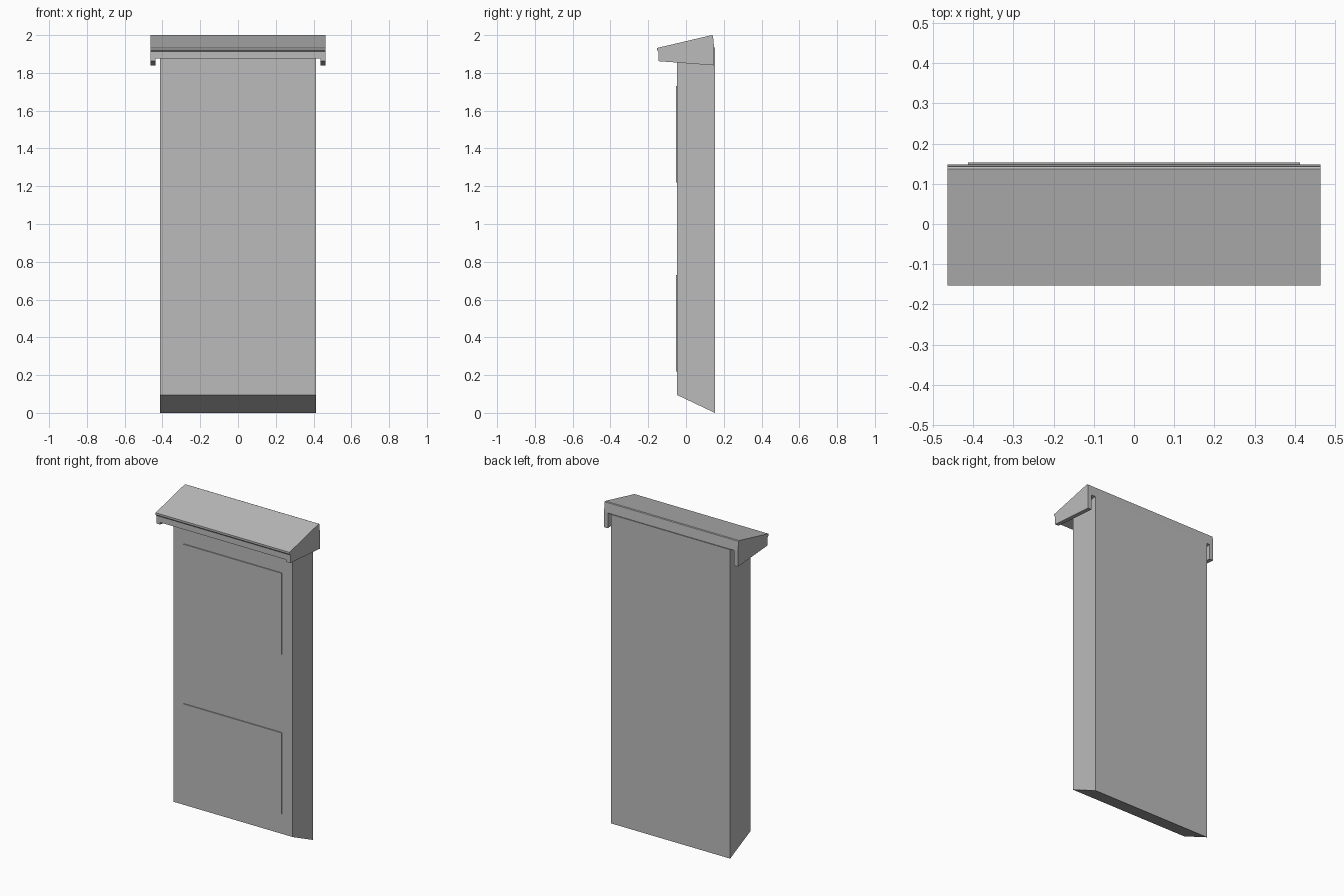
import bpy
import bmesh

cube = bpy.data.objects.get("Cube")
if cube:
    bpy.data.objects.remove(cube, do_unlink=True)

grey = bpy.data.materials.new("plain_grey")
grey.use_nodes = True
colour = (0.5, 0.5, 0.5, 1)
grey.diffuse_color = colour
grey.node_tree.nodes["Principled BSDF"].inputs["Base Color"].default_value = colour


def extrude_profile(name, profile, x0, x1):
    """Sweep a closed (y, z) outline along x."""
    bm = bmesh.new()
    face = bm.faces.new([bm.verts.new((x0, y, z)) for y, z in profile])
    swept = bmesh.ops.extrude_face_region(bm, geom=[face])["geom"]
    verts = [v for v in swept if isinstance(v, bmesh.types.BMVert)]
    bmesh.ops.translate(bm, verts=verts, vec=(x1 - x0, 0, 0))
    bmesh.ops.recalc_face_normals(bm, faces=bm.faces)
    mesh = bpy.data.meshes.new(name)
    bm.to_mesh(mesh)
    bm.free()
    mesh.materials.append(grey)
    obj = bpy.data.objects.new(name, mesh)
    bpy.context.scene.collection.objects.link(obj)
    return obj


# Upright slab with slanted foot, its top tucked under the cap
HALF = 0.413
FRONT, BACK = -0.048, 0.153
extrude_profile("body", [(FRONT, 0.095), (BACK, 0), (BACK, 1.935), (FRONT, 1.89)],
                -HALF, HALF)

# Shallow raised panels on the front
for name, z in (("lower_panel", 0.22), ("upper_panel", 1.22)):
    extrude_profile(name, [(-0.054, z), (FRONT, z), (FRONT, z + 0.51), (-0.054, z + 0.51)],
                    -0.34, 0.34)

# Sloping cap with a stepped front edge and a sloping soffit
CAP, LIP = 0.464, 0.438
front_edge = [(-0.145, 1.912), (-0.153, 1.92), (-0.153, 1.932)]
roof = [(0.137, 2.0), (0.143, 1.997), (0.148, 1.94)]
extrude_profile("cap_roof", [(-0.145, 1.875)] + front_edge + roof + [(0.148, 1.935)],
                -LIP, LIP)

# Side cheeks closing both ends of the cap
cheek = [(-0.145, 1.862)] + front_edge + roof + [(0.148, 1.84)]
for name, side in (("left_cap_cheek", 1), ("right_cap_cheek", -1)):
    extrude_profile(name, cheek, side * LIP, side * CAP)
